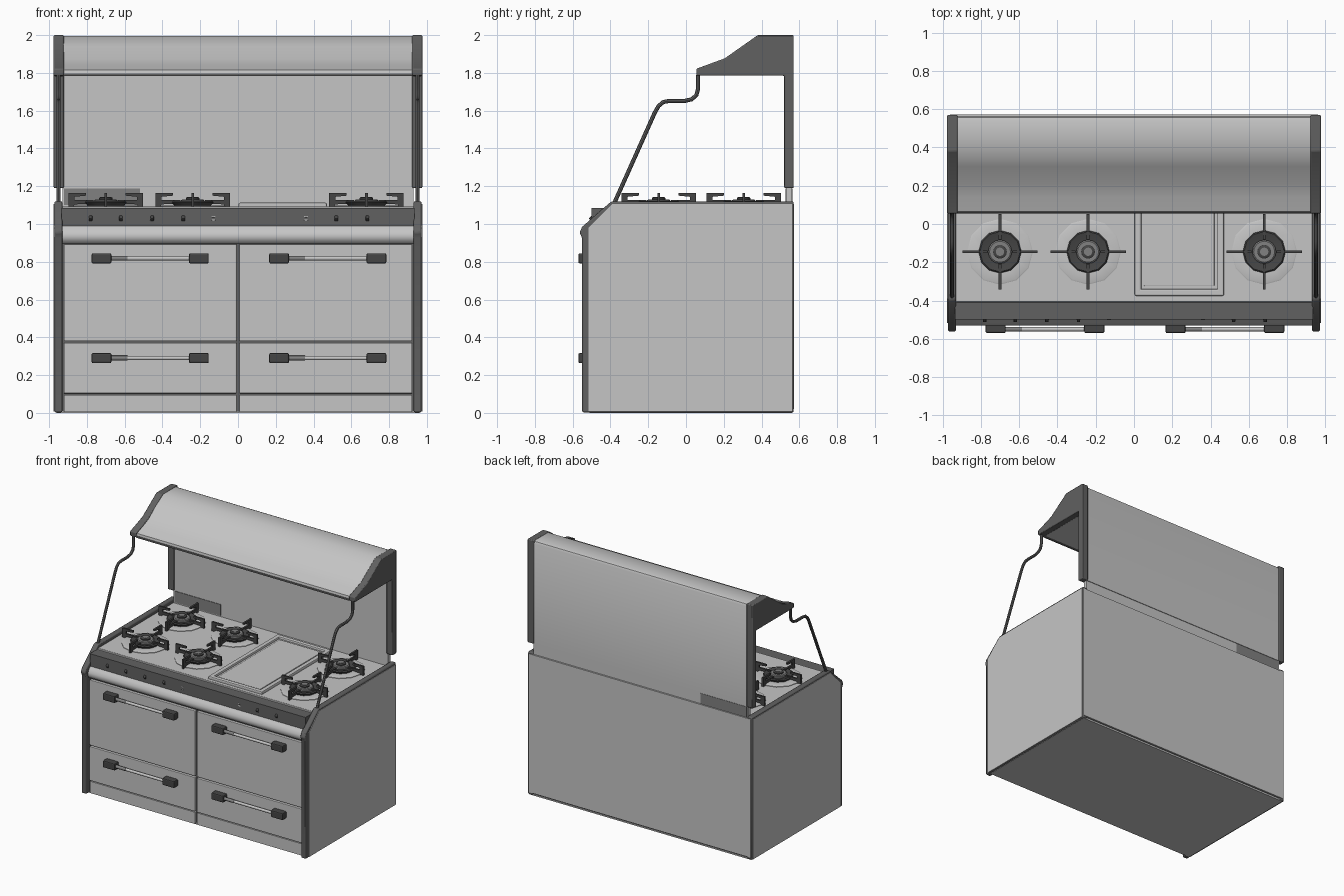
import bpy, bmesh, math
from mathutils import Matrix, Vector

if "Cube" in bpy.data.objects:
    bpy.data.objects.remove(bpy.data.objects["Cube"])


def material(name, v):
    m = bpy.data.materials.new(name)
    m.diffuse_color = (v, v, v, 1)
    m.use_nodes = True
    m.node_tree.nodes["Principled BSDF"].inputs["Base Color"].default_value = m.diffuse_color
    return m


STEEL = material("brushed_steel", 0.56)
TRIM = material("dark_trim", 0.12)
IRON = material("cast_iron", 0.06)
GREY = material("mid_grey", 0.22)


def finish(name, bm, mat, matrix=None, bevel=0, smooth=True):
    bmesh.ops.recalc_face_normals(bm, faces=bm.faces[:])
    me = bpy.data.meshes.new(name)
    bm.to_mesh(me)
    bm.free()
    if matrix:
        me.transform(matrix)
    me.materials.append(mat)
    ob = bpy.data.objects.new(name, me)
    bpy.context.collection.objects.link(ob)
    if bevel:
        b = ob.modifiers.new("bevel", 'BEVEL')
        b.width, b.segments, b.limit_method = bevel, 2, 'ANGLE'
    if smooth:
        bpy.ops.object.select_all(action='DESELECT')
        ob.select_set(True)
        bpy.context.view_layer.objects.active = ob
        bpy.ops.object.shade_smooth_by_angle(angle=math.radians(35))
    return ob


def box(name, x, y, z, mat, matrix=None, bevel=0):
    bm = bmesh.new()
    bmesh.ops.create_cube(bm, size=1)
    for v in bm.verts:
        v.co = Vector([a[0] + (c + 0.5) * (a[1] - a[0]) for c, a in zip(v.co, (x, y, z))])
    return finish(name, bm, mat, matrix, bevel, smooth=False)


def extrude(name, yz, x0, x1, mat, matrix=None, bevel=0):
    """Prism: a y/z profile drawn out along x."""
    bm = bmesh.new()
    a = [bm.verts.new((x0, y, z)) for y, z in yz]
    b = [bm.verts.new((x1, y, z)) for y, z in yz]
    bm.faces.new(a)
    bm.faces.new(b)
    n = len(yz)
    for i in range(n):
        j = (i + 1) % n
        bm.faces.new((a[i], a[j], b[j], b[i]))
    return finish(name, bm, mat, matrix, bevel)


def lathe(name, rz, sides, mat, matrix=None):
    """Turned part: a radius/height profile spun about z, closed at both ends."""
    bm = bmesh.new()
    rings = [[bm.verts.new((r * math.cos(2 * math.pi * k / sides),
                            r * math.sin(2 * math.pi * k / sides), z))
              for k in range(sides)] for r, z in rz]
    for p, q in zip(rings, rings[1:]):
        for k in range(sides):
            j = (k + 1) % sides
            bm.faces.new((p[k], p[j], q[j], q[k]))
    bm.faces.new(rings[0])
    bm.faces.new(rings[-1])
    return finish(name, bm, mat, matrix)


# --- body core with steel skins
box("body_core", (-0.935, 0.935), (-0.50, 0.56), (0.004, 1.085), TRIM)
box("cooktop", (-0.93, 0.93), (-0.40, 0.56), (1.07, 1.092), STEEL)
box("back_panel", (-0.962, 0.962), (0.56, 0.573), (0.02, 1.105), STEEL)
box("bottom_panel", (-0.96, 0.96), (-0.51, 0.565), (0, 0.01), STEEL)

# --- control panel with rounded lower edge
extrude("control_panel", [(-0.39, 1.092), (-0.405, 1.09), (-0.515, 0.972), (-0.528, 0.95),
                          (-0.53, 0.93), (-0.522, 0.91), (-0.505, 0.897), (-0.39, 0.897)],
        -0.93, 0.93, STEEL)

# --- side walls: dark rim, steel face
RIM = [(0.57, 0.003), (0.57, 1.12), (-0.395, 1.12), (-0.55, 0.985),
       (-0.563, 0.955), (-0.55, 0.925), (-0.55, 0.003)]
FACE = [(0.562, 0.008), (0.562, 1.105), (-0.39, 1.105), (-0.517, 0.98), (-0.517, 0.008)]
for s, side in ((-1, "left"), (1, "right")):
    extrude(side + "_side_rim", RIM, s * 0.93, s * 0.972, TRIM, bevel=0.008)
    extrude(side + "_side_face", FACE, s * 0.965, s * 0.976, STEEL)

    # doors, drawers and kick plates
    xa, xb = sorted((s * 0.008, s * 0.922))
    box(side + "_oven_door", (xa, xb), (-0.522, -0.49), (0.38, 0.892), STEEL, bevel=0.004)
    box(side + "_drawer", (xa, xb), (-0.522, -0.49), (0.103, 0.37), STEEL, bevel=0.004)
    box(side + "_kick_plate", (xa, xb), (-0.518, -0.49), (0.004, 0.096), STEEL)

    # handles
    x0 = -0.775 if s < 0 else 0.165
    for z, part in ((0.818, "door"), (0.29, "drawer")):
        n = side + "_" + part + "_handle"
        for k, dx in enumerate((0, 0.515)):
            box(n + "_end_%d" % k, (x0 + dx, x0 + dx + 0.105), (-0.57, -0.515),
                (z - 0.027, z + 0.027), IRON, bevel=0.008)
        bar = Matrix.Translation((x0, -0.55, z)) @ Matrix.Rotation(math.pi / 2, 4, 'Y')
        lathe(n + "_bar", [(0.011, 0.1), (0.011, 0.52)], 12, STEEL, bar)
        lathe(n + "_sleeve", [(0.0125, 0.1), (0.0125, 0.19)], 12, GREY, bar)

# --- knobs on the sloping panel
TILT = Matrix.Rotation(math.radians(47), 4, 'X')
for i, x in enumerate((-0.78, -0.62, -0.455, -0.29, -0.13, 0.36, 0.52, 0.685)):
    m = Matrix.Translation((x, -0.462, 1.029)) @ TILT
    lathe("knob_%d" % i, [(0.048, -0.005), (0.048, 0.006), (0.042, 0.012), (0.036, 0.013),
                          (0.034, 0.022), (0.03, 0.025)], 24, STEEL, m)
    if i in (4, 5):
        lathe("thermostat_ring_%d" % i, [(0.026, 0.02), (0.026, 0.027)], 20, GREY, m)
        lathe("thermostat_cap_%d" % i, [(0.022, 0.02), (0.022, 0.034), (0.018, 0.037)], 20, STEEL, m)
    else:
        box("knob_grip_%d" % i, (-0.009, 0.009), (-0.036, 0.036), (0.01, 0.038), IRON, m, 0.003)

# --- six burners with four-arm grates
ARM = [(0.197, 1.092), (0.197, 1.164), (0.105, 1.164), (0.105, 1.15), (0.165, 1.144),
       (0.165, 1.126), (0.065, 1.126), (0.065, 1.108), (0.165, 1.104), (0.17, 1.092)]
for i, (x, y) in enumerate((x, y) for x in (-0.70, -0.24, 0.68) for y in (-0.145, 0.305)):
    m = Matrix.Translation((x, y, 0))
    lathe("drip_bowl_%d" % i, [(0.172, 1.088), (0.172, 1.096), (0.165, 1.099), (0.10, 1.094)],
          12, STEEL, m)
    lathe("burner_ring_%d" % i, [(0.09, 1.09), (0.112, 1.115), (0.105, 1.122), (0.065, 1.112)],
          12, IRON, m)
    lathe("burner_head_%d" % i, [(0.062, 1.10), (0.062, 1.125), (0.055, 1.13)], 16, GREY, m)
    lathe("burner_cap_%d" % i, [(0.036, 1.12), (0.036, 1.138), (0.03, 1.142)], 16, IRON, m)
    lathe("burner_button_%d" % i, [(0.022, 1.13), (0.022, 1.144)], 12, GREY, m)
    for k in range(4):
        extrude("grate_%d_arm_%d" % (i, k), ARM, -0.007, 0.007, IRON,
                m @ Matrix.Rotation(k * math.pi / 2, 4, 'Z'))

# --- griddle: raised frame round a sunken plate
gx, gy = (0.003, 0.47), (-0.375, 0.49)
box("griddle_base", gx, gy, (1.085, 1.096), STEEL)
for k, (bx, by) in enumerate((((gx[0], gx[0] + 0.035), gy), ((gx[1] - 0.035, gx[1]), gy),
                              (gx, (gy[0], gy[0] + 0.035)), (gx, (gy[1] - 0.035, gy[1])))):
    box("griddle_frame_%d" % k, bx, by, (1.085, 1.113), STEEL, bevel=0.008)
box("griddle_plate", (0.052, 0.42), (-0.325, 0.44), (1.09, 1.102), STEEL, bevel=0.005)

# --- rear upstand under the splashback
box("rear_upstand", (-0.93, 0.93), (0.53, 0.56), (1.08, 1.19), STEEL)
box("rear_upstand_patch", (-0.92, -0.52), (0.526, 0.564), (1.10, 1.188), GREY)

# --- splashback and hood in one sheet, with dark end caps
extrude("hood", [(0.565, 1.19), (0.565, 1.975), (0.557, 1.99), (0.54, 1.996), (0.39, 1.996),
                 (0.30, 1.94), (0.21, 1.872), (0.14, 1.842), (0.065, 1.815), (0.06, 1.79),
                 (0.53, 1.79), (0.53, 1.19)], -0.93, 0.93, STEEL)
box("hood_lip", (-0.925, 0.925), (0.055, 0.07), (1.783, 1.797), TRIM, bevel=0.004)
CAP = [(0.57, 1.19), (0.57, 2.0), (0.38, 2.0), (0.205, 1.877), (0.055, 1.822),
       (0.055, 1.785), (0.52, 1.785), (0.52, 1.19)]
for s, side in ((-1, "left"), (1, "right")):
    extrude(side + "_hood_end", CAP, s * 0.922, s * 0.976, TRIM, bevel=0.006)

    # bent support rod
    cu = bpy.data.curves.new(side + "_support_rod", 'CURVE')
    cu.dimensions = '3D'
    cu.bevel_depth, cu.bevel_resolution, cu.use_fill_caps = 0.011, 2, True
    path = [(-0.38, 1.11), (-0.165, 1.59), (-0.145, 1.625), (-0.12, 1.646), (-0.09, 1.651),
            (-0.01, 1.651), (0.03, 1.66), (0.055, 1.682), (0.064, 1.715), (0.064, 1.79)]
    sp = cu.splines.new('POLY')
    sp.points.add(len(path) - 1)
    for p, (y, z) in zip(sp.points, path):
        p.co = (s * 0.95, y, z, 1)
    cu.materials.append(TRIM)
    ob = bpy.data.objects.new(side + "_support_rod", cu)
    bpy.context.collection.objects.link(ob)
    bpy.ops.object.select_all(action='DESELECT')
    ob.select_set(True)
    bpy.context.view_layer.objects.active = ob
    bpy.ops.object.convert(target='MESH')
    bpy.ops.object.shade_smooth_by_angle(angle=math.radians(40))
